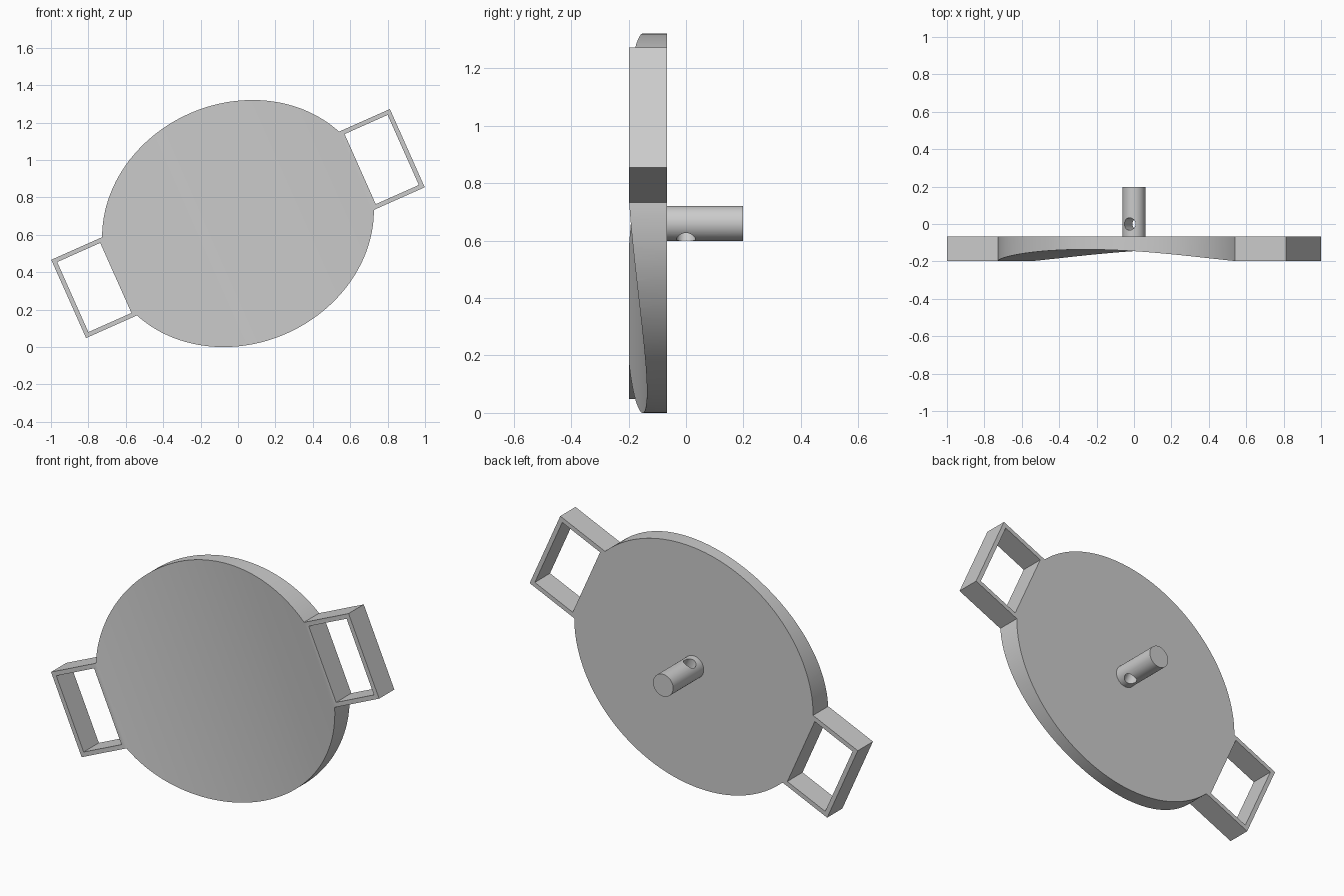
import bpy, bmesh, math
from mathutils import Matrix, Vector

cube = bpy.data.objects.get("Cube")
if cube:
    bpy.data.objects.remove(cube, do_unlink=True)

grey = bpy.data.materials.new("plain_grey")
grey.use_nodes = True
colour = (0.6, 0.6, 0.6, 1)
grey.diffuse_color = colour
grey.node_tree.nodes["Principled BSDF"].inputs["Base Color"].default_value = colour

# Whole plate is tilted about the stem axis
TILT = Matrix.Translation((0, 0, 0.66)) @ Matrix.Rotation(math.radians(-24), 4, 'Y')
FRONT, BACK, STEM_END = -0.199, -0.067, 0.199
FLAT, SAG = 0.7, 0.063


def prism(name, outline, axis, start, end):
    """Extrude a closed 3D outline along an axis."""
    bm = bmesh.new()
    axis = Vector(axis)
    face = bm.faces.new([bm.verts.new(Vector(p) + axis * start) for p in outline])
    out = bmesh.ops.extrude_face_region(bm, geom=[face])
    moved = [g for g in out["geom"] if isinstance(g, bmesh.types.BMVert)]
    bmesh.ops.translate(bm, verts=moved, vec=axis * (end - start))
    bmesh.ops.recalc_face_normals(bm, faces=bm.faces)
    mesh = bpy.data.meshes.new(name)
    bm.to_mesh(mesh)
    bm.free()
    mesh.materials.append(grey)
    ob = bpy.data.objects.new(name, mesh)
    bpy.context.collection.objects.link(ob)
    ob.matrix_world = TILT
    return ob


def ellipse(a, b, n):
    angles = [2 * math.pi * i / n for i in range(n)]
    return [(a * math.cos(t), 0, b * math.sin(t)) for t in angles]


def block(name, x0, x1, half, y0, y1):
    return prism(name, [(x0, 0, -half), (x1, 0, -half), (x1, 0, half), (x0, 0, half)],
                 (0, 1, 0), y0, y1)


def activate(ob):
    bpy.ops.object.select_all(action='DESELECT')
    ob.select_set(True)
    bpy.context.view_layer.objects.active = ob


def combine(target, tool, operation):
    activate(target)
    mod = target.modifiers.new("bool", 'BOOLEAN')
    mod.operation, mod.solver, mod.object = operation, 'EXACT', tool
    bpy.ops.object.modifier_apply(modifier=mod.name)
    bpy.data.objects.remove(tool, do_unlink=True)


# Oval plate with a shallow curved hollow across its front
plate = prism("oval_plate", ellipse(0.742, 0.643, 160), (0, 1, 0), FRONT, BACK)

# Rectangular loop handles at both ends
for side in (-1, 1):
    combine(plate, block("handle", side * 0.67, side * 0.991, 0.229, FRONT, BACK), 'UNION')
for side in (-1, 1):
    combine(plate, block("window", side * 0.715, side * 0.967, 0.205, -0.4, 0.1), 'DIFFERENCE')

steps = 48
arc = [FLAT * (2 * i / steps - 1) for i in range(steps + 1)]
hollow = [(x, FRONT + SAG * (1 - (x / FLAT) ** 2), 0) for x in arc]
hollow += [(FLAT, -0.4, 0), (-FLAT, -0.4, 0)]
combine(plate, prism("hollow", hollow, (0, 0, 1), -1, 1), 'DIFFERENCE')

# Round stem on the back with a cross hole
stem = prism("back_stem", ellipse(0.061, 0.061, 64), (0, 1, 0), BACK - 0.02, STEM_END)
hole = [(x, z, 0) for x, _, z in ellipse(0.033, 0.033, 40)]
combine(stem, prism("cross_hole", hole, (0, 0, 1), -0.2, 0.2), 'DIFFERENCE')

for ob in (plate, stem):
    activate(ob)
    bpy.ops.object.shade_smooth_by_angle(angle=math.radians(25))
